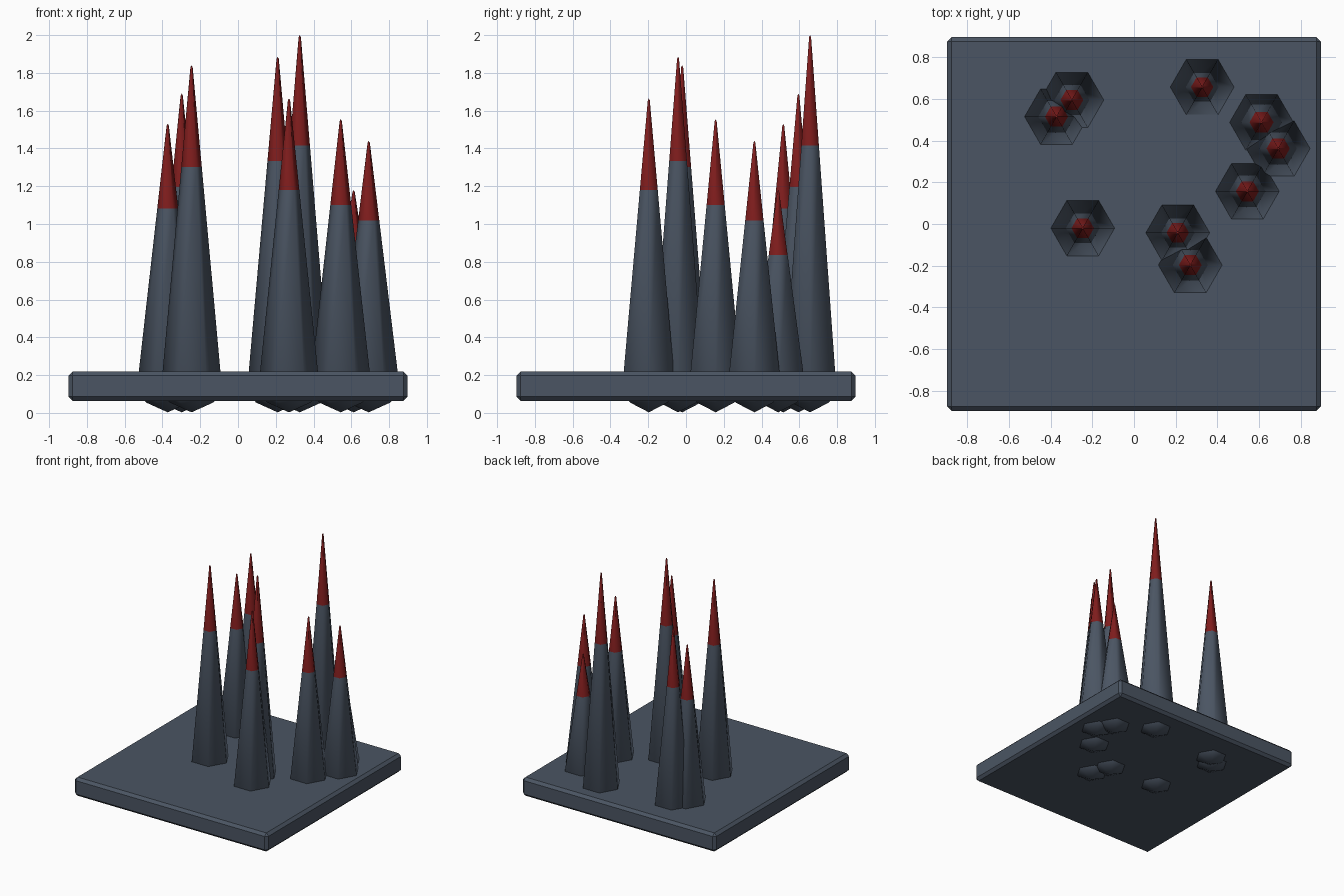
import bpy, bmesh, math

if "Cube" in bpy.data.objects:
    bpy.data.objects.remove(bpy.data.objects["Cube"])


def material(name, color):
    m = bpy.data.materials.new(name)
    m.diffuse_color = (*color, 1)
    m.use_nodes = True
    m.node_tree.nodes["Principled BSDF"].inputs["Base Color"].default_value = m.diffuse_color
    return m


slate = material("slate_grey", (0.070, 0.091, 0.125))
red = material("dark_red", (0.212, 0.012, 0.012))


def make_object(name, bm, mats):
    bmesh.ops.recalc_face_normals(bm, faces=bm.faces[:])
    me = bpy.data.meshes.new(name)
    bm.to_mesh(me)
    bm.free()
    for m in mats:
        me.materials.append(m)
    ob = bpy.data.objects.new(name, me)
    bpy.context.collection.objects.link(ob)
    return ob


# Base plate with chamfered edges
bm = bmesh.new()
bmesh.ops.create_cube(bm, size=1)
bmesh.ops.scale(bm, vec=(1.794, 1.794, 0.156), verts=bm.verts[:])
bmesh.ops.translate(bm, vec=(0, 0, 0.142), verts=bm.verts[:])
bmesh.ops.bevel(bm, geom=bm.edges[:], offset=0.022, segments=1, affect='EDGES')
make_object("base_plate", bm, [slate])


# Six-sided spike: shallow pointed underside, straight taper, red tip
def spike(name, x, y, top):
    split = top * 0.708
    slope = (0.153 - 0.006) / (top - 0.01 - 0.22)

    def radius(z):
        return 0.153 - slope * (z - 0.22)

    profile = [(0.115, 0.055), (radius(0.11), 0.11), (radius(split), split),
               (0.006, top - 0.01)]
    bm = bmesh.new()
    rings = [[bm.verts.new((x + r * math.cos(i * math.pi / 3),
                            y + r * math.sin(i * math.pi / 3), z))
              for i in range(6)] for r, z in profile]
    bottom = bm.verts.new((x, y, 0.003))
    tip = bm.verts.new((x, y, top))
    for i in range(6):
        j = (i + 1) % 6
        bm.faces.new((bottom, rings[0][j], rings[0][i]))
        for a, b in zip(rings, rings[1:]):
            bm.faces.new((a[i], a[j], b[j], b[i]))
        bm.faces.new((rings[-1][i], rings[-1][j], tip))
    for f in bm.faces:
        f.material_index = int(f.calc_center_median().z > split)
    ob = make_object(name, bm, [slate, red])
    bpy.ops.object.select_all(action='DESELECT')
    ob.select_set(True)
    bpy.context.view_layer.objects.active = ob
    bpy.ops.object.shade_smooth_by_angle(angle=math.radians(62))


# Spike positions and heights
spikes = [(-0.372, 0.515, 1.53), (-0.298, 0.595, 1.69), (-0.246, -0.02, 1.84),
          (0.21, -0.042, 1.885), (0.27, -0.197, 1.665), (0.327, 0.657, 2.0),
          (0.544, 0.157, 1.555), (0.692, 0.362, 1.44), (0.612, 0.488, 1.18)]
for n, (x, y, top) in enumerate(spikes, 1):
    spike(f"spike_{n}", x, y, top)
